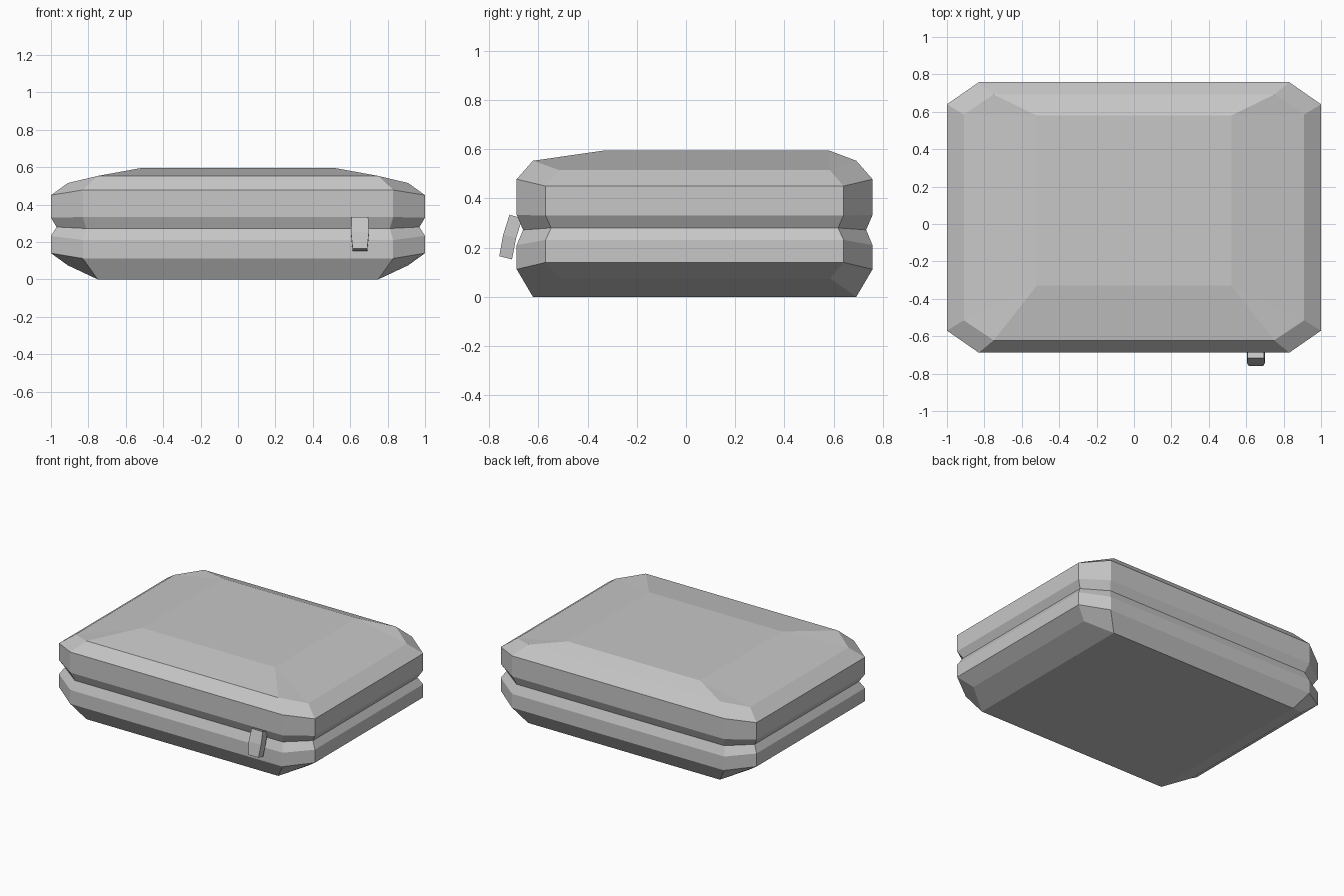
import bpy
import bmesh

old = bpy.data.objects.get("Cube")
if old:
    bpy.data.objects.remove(old, do_unlink=True)

grey = bpy.data.materials.new("plain_grey")
grey.use_nodes = True
colour = (0.57, 0.57, 0.57, 1)
grey.diffuse_color = colour
grey.node_tree.nodes["Principled BSDF"].inputs["Base Color"].default_value = colour


def loft(name, rings):
    """Skin a stack of equal-length closed rings and cap both ends."""
    bm = bmesh.new()
    loops = [[bm.verts.new(p) for p in ring] for ring in rings]
    for low, high in zip(loops, loops[1:]):
        n = len(low)
        for i in range(n):
            j = (i + 1) % n
            bm.faces.new((low[i], low[j], high[j], high[i]))
    bm.faces.new(loops[0][::-1])
    bm.faces.new(loops[-1])
    bmesh.ops.remove_doubles(bm, verts=bm.verts[:], dist=0.0005)
    bmesh.ops.recalc_face_normals(bm, faces=bm.faces[:])
    mesh = bpy.data.meshes.new(name)
    bm.to_mesh(mesh)
    bm.free()
    mesh.materials.append(grey)
    obj = bpy.data.objects.new(name, mesh)
    bpy.context.collection.objects.link(obj)
    return obj


BODY_Y = 0.035


def octagon(end, side, front_inset=0):
    """Chamfered rectangle: end = corner on front/back, side = corner on left/right."""
    ring = []
    for sx, sy in ((1, -1), (1, 1), (-1, 1), (-1, -1)):
        pair = [(sx * x, BODY_Y + sy * y + (front_inset if sy < 0 else 0), z)
                for x, y, z in (end, side)]
        ring += pair if sx * sy < 0 else pair[::-1]
    return ring


# Case: flat base, bevelled lower half, pinched seam, upper half, sloping lid
base = (0.75, 0.657, 0)
lid = (0.52, 0.545, 0.595)
loft("case", [
    octagon(base, base),
    octagon(base, (0.91, 0.55, 0.075)),
    octagon((0.83, 0.723, 0.112), (1, 0.605, 0.14)),
    octagon((0.83, 0.723, 0.21), (1, 0.605, 0.232)),
    octagon((0.812, 0.697, 0.272), (0.97, 0.583, 0.28)),
    octagon((0.83, 0.723, 0.333), (1, 0.605, 0.33)),
    octagon((0.83, 0.723, 0.478), (1, 0.605, 0.45)),
    octagon((0.75, 0.657, 0.553), (0.91, 0.55, 0.515)),
    octagon(lid, lid, front_inset=0.18),
])

# Zip pull: slightly bent tab hanging from the seam
pull = []
for half, (fy, fz), (by, bz) in (
        (0.039, (-0.759, 0.165), (-0.707, 0.152)),
        (0.048, (-0.743, 0.252), (-0.69, 0.24)),
        (0.044, (-0.717, 0.334), (-0.665, 0.318))):
    x = 0.652
    pull.append([(x - half, fy, fz), (x + half, fy, fz),
                 (x + half, by, bz), (x - half, by, bz)])
loft("zip_pull", pull)
